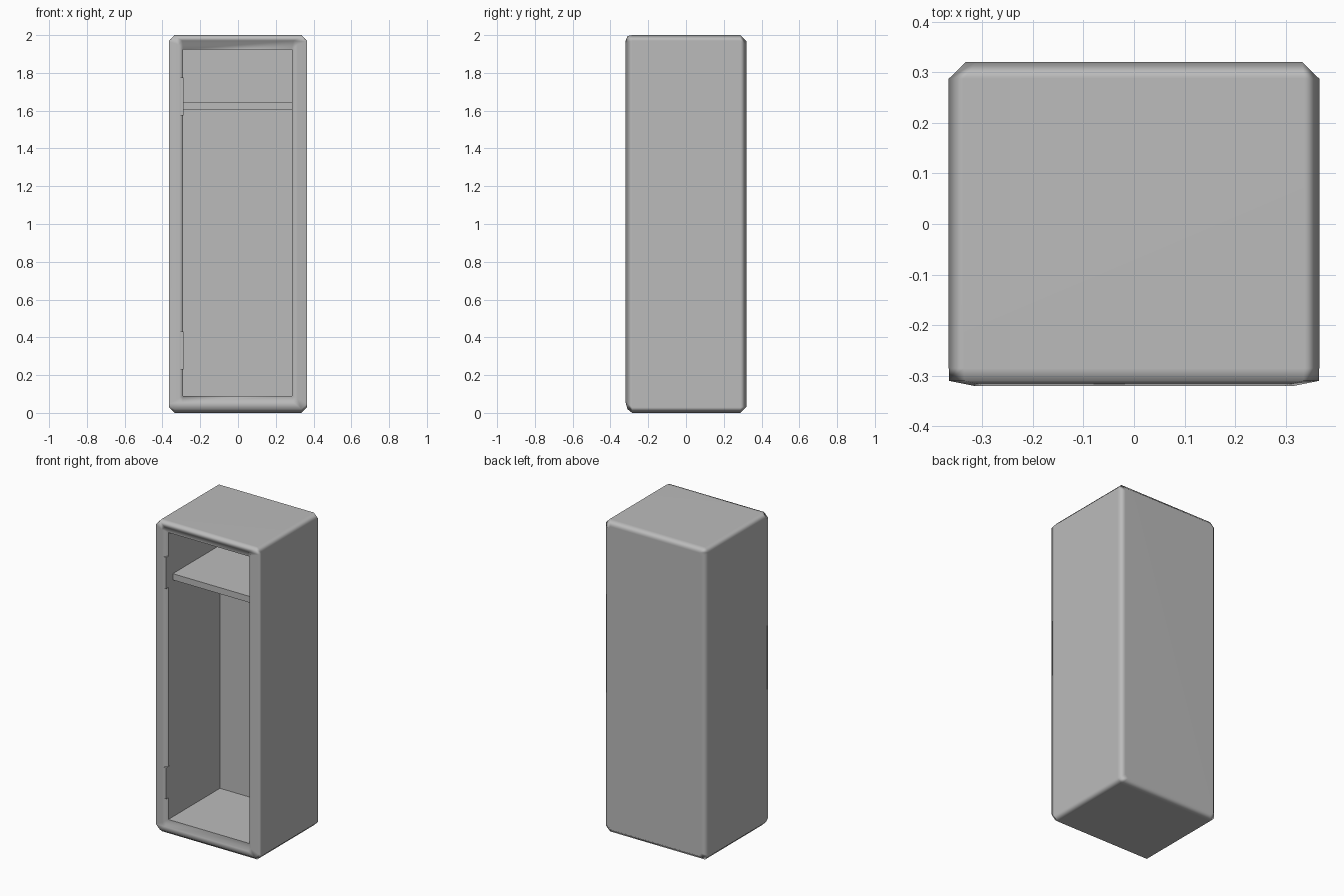
import bpy, bmesh

cube = bpy.data.objects.get("Cube")
if cube:
    bpy.data.objects.remove(cube, do_unlink=True)

steel = bpy.data.materials.new("grey_steel")
steel.use_nodes = True
GREY = (0.5, 0.5, 0.5, 1)
steel.diffuse_color = GREY
steel.node_tree.nodes["Principled BSDF"].inputs["Base Color"].default_value = GREY


def add_object(name, bm):
    mesh = bpy.data.meshes.new(name)
    bm.to_mesh(mesh)
    bm.free()
    mesh.materials.append(steel)
    obj = bpy.data.objects.new(name, mesh)
    bpy.context.collection.objects.link(obj)
    return obj


def ring(bm, y, x0, x1, z0, z1, c):
    """Rectangle in the x-z plane with corners cut by c."""
    pts = [(x0 + c, z0), (x1 - c, z0), (x1, z0 + c), (x1, z1 - c),
           (x1 - c, z1), (x0 + c, z1), (x0, z1 - c), (x0, z0 + c)]
    return [bm.verts.new((x, y, z)) for x, z in pts]


def loft(name, sections, cap):
    """Skin a list of rings; cap is the index of the one ring to close."""
    bm = bmesh.new()
    rings = [ring(bm, *s) for s in sections]
    for a, b in zip(rings, rings[1:]):
        for i in range(len(a)):
            j = (i + 1) % len(a)
            bm.faces.new((a[i], b[i], b[j], a[j]))
    end = rings[cap]
    bm.faces.new(end if cap else end[::-1])
    bmesh.ops.remove_doubles(bm, verts=bm.verts, dist=0.0001)
    return bm


def box(name, x0, x1, y0, y1, z0, z1):
    bm = bmesh.new()
    bmesh.ops.create_cube(bm, size=1)
    for v in bm.verts:
        v.co = (x1 if v.co.x > 0 else x0,
                y1 if v.co.y > 0 else y0,
                z1 if v.co.z > 0 else z0)
    return add_object(name, bm)


# Opening limits shared by the shell, the interior and the shelf
LEFT, RIGHT, LOW, HIGH = -0.29, 0.285, 0.09, 1.925
RIM, BACK = -0.29, 0.232

# Outer shell: back chamfer, straight sides, rolled front frame
bm = loft("shell", [
    (0.32, -0.332, 0.332, 0.032, 1.968, 0.02),
    (0.287, -0.366, 0.366, 0, 2, 0.03),
    (-0.285, -0.366, 0.366, 0, 2, 0.03),
    (-0.31, -0.365, 0.365, 0.02, 1.995, 0.03),
    (-0.32, -0.315, 0.315, 0.055, 1.97, 0.02),
    (RIM, LEFT, RIGHT, LOW, HIGH, 0),
], 0)
bmesh.ops.recalc_face_normals(bm, faces=bm.faces)
# The shell is open at the front, so check the back faces outward
bm.faces.ensure_lookup_table()
back = max(bm.faces, key=lambda f: f.calc_center_median().y)
if back.normal.y < 0:
    bmesh.ops.reverse_faces(bm, faces=bm.faces)
shell = add_object("shell", bm)
shell.data.shade_smooth()
weighted = shell.modifiers.new("weighted_normals", 'WEIGHTED_NORMAL')
weighted.weight = 90

# Interior walls, floor, ceiling and back, facing inward
bm = loft("interior", [
    (RIM, LEFT, RIGHT, LOW, HIGH, 0),
    (BACK, LEFT, RIGHT, LOW, HIGH, 0),
], 1)
bmesh.ops.recalc_face_normals(bm, faces=bm.faces)
back = max(bm.faces, key=lambda f: f.calc_center_median().y)
if back.normal.y > 0:
    bmesh.ops.reverse_faces(bm, faces=bm.faces)
add_object("interior", bm)

# Upper shelf
box("shelf", LEFT, RIGHT, -0.245, BACK, 1.605, 1.645)

# Two hinge plates on the door side
for label, z0 in (("lower", 0.23), ("upper", 1.575)):
    box(label + "_hinge", -0.305, LEFT + 0.002, -0.315, -0.28, z0, z0 + 0.2)
